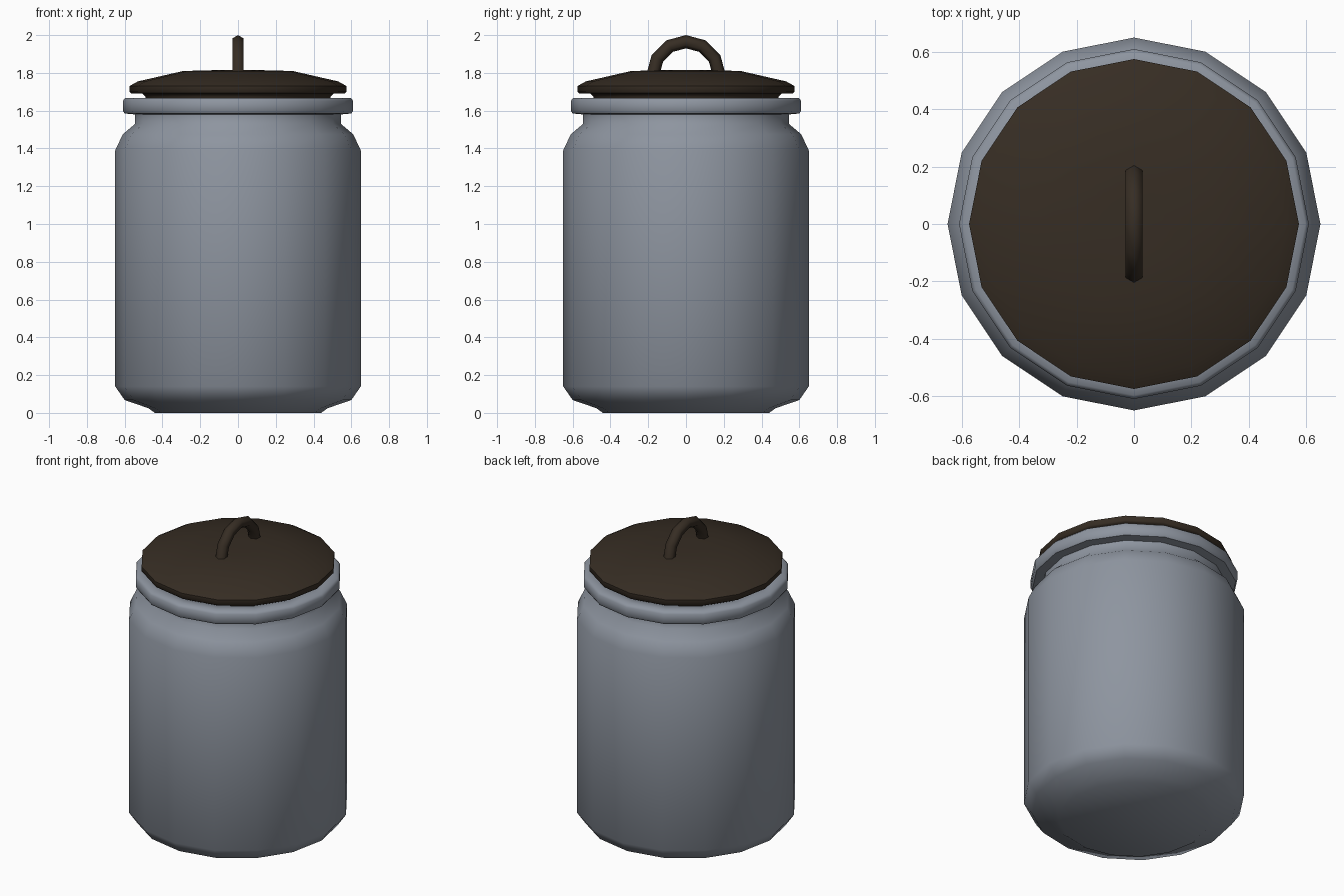
import bpy, bmesh, math
from mathutils import Vector

if "Cube" in bpy.data.objects:
    bpy.data.objects.remove(bpy.data.objects["Cube"])

SIDES = 16


def material(name, rgb):
    m = bpy.data.materials.new(name)
    m.diffuse_color = (*rgb, 1)
    m.use_nodes = True
    m.node_tree.nodes["Principled BSDF"].inputs["Base Color"].default_value = m.diffuse_color
    return m


def finish(name, bm, mat, angle):
    bmesh.ops.recalc_face_normals(bm, faces=bm.faces)
    me = bpy.data.meshes.new(name)
    bm.to_mesh(me)
    bm.free()
    me.materials.append(mat)
    ob = bpy.data.objects.new(name, me)
    bpy.context.collection.objects.link(ob)
    bpy.ops.object.select_all(action='DESELECT')
    ob.select_set(True)
    bpy.context.view_layer.objects.active = ob
    bpy.ops.object.shade_smooth_by_angle(angle=math.radians(angle))
    return ob


def bridge(bm, rings):
    for a, b in zip(rings, rings[1:]):
        n = len(a)
        for i in range(n):
            bm.faces.new((a[i], a[(i + 1) % n], b[(i + 1) % n], b[i]))
    bm.faces.new(rings[0])
    bm.faces.new(rings[-1])


def lathe(name, profile, mat, angle):
    bm = bmesh.new()
    rings = [[bm.verts.new((r * math.cos(2 * math.pi * i / SIDES),
                            r * math.sin(2 * math.pi * i / SIDES), z))
              for i in range(SIDES)] for r, z in profile]
    bridge(bm, rings)
    return finish(name, bm, mat, angle)


glaze = material("grey blue ceramic", (0.27, 0.30, 0.35))
wood = material("dark brown wood", (0.037, 0.026, 0.017))

# Jar body with rounded base, shoulder, neck and rolled rim
lathe("jar_body", [(0.44, 0), (0.475, 0.025), (0.60, 0.068), (0.65, 0.14),
                   (0.65, 1.39), (0.61, 1.475), (0.545, 1.53), (0.545, 1.58),
                   (0.60, 1.585), (0.61, 1.60), (0.61, 1.652), (0.597, 1.667),
                   (0.52, 1.667), (0.50, 1.65)], glaze, 50)

# Domed lid with a plug underneath
lathe("lid", [(0.49, 1.64), (0.49, 1.675), (0.505, 1.69), (0.565, 1.69),
              (0.575, 1.70), (0.575, 1.73), (0.53, 1.755), (0.29, 1.81),
              (0.10, 1.815)], wood, 50)

# Arched handle with hexagonal section
bm = bmesh.new()
rings = []
for k in range(7):
    a = math.pi * k / 6
    out = Vector((0, math.cos(a), math.sin(a)))
    c = Vector((0, 0, 1.79)) + out * 0.175
    rings.append([bm.verts.new(c + 0.035 * (out * math.cos(t) + Vector((1, 0, 0)) * math.sin(t)))
                  for t in (math.pi * j / 3 for j in range(6))])
bridge(bm, rings)
finish("lid_handle", bm, wood, 65)
